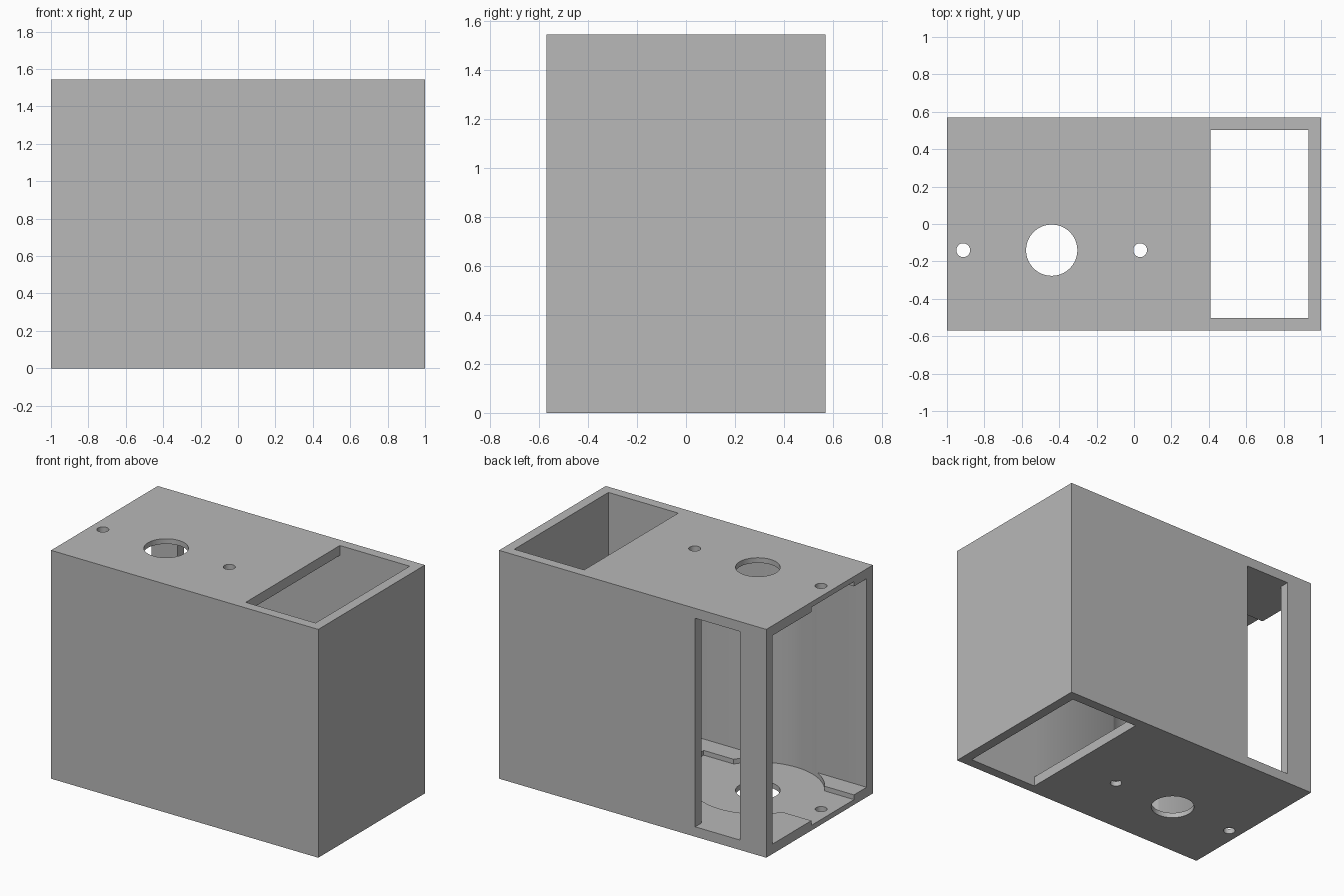
import bpy

# Remove the default cube
old = bpy.data.objects.get("Cube")
if old:
    bpy.data.objects.remove(old, do_unlink=True)

WIDTH, DEPTH, HEIGHT = 2.0, 1.14, 1.545
WALL = 0.067            # wall and plate thickness
SKIN = 0.035            # plate thickness left under the motor seat
MX, MY = -0.44, -0.14   # motor axis

grey = bpy.data.materials.new("plain grey")
grey.use_nodes = True
colour = (0.48, 0.48, 0.48, 1)
grey.diffuse_color = colour
grey.node_tree.nodes["Principled BSDF"].inputs["Base Color"].default_value = colour


def block(name, x, y, z):
    """Box given by its (low, high) range on each axis."""
    ranges = (x, y, z)
    bpy.ops.mesh.primitive_cube_add(size=1, location=[(a + b) / 2 for a, b in ranges])
    ob = bpy.context.object
    ob.name = name
    ob.scale = [b - a for a, b in ranges]
    bpy.ops.object.transform_apply(location=True, rotation=False, scale=True)
    ob.data.materials.append(grey)
    return ob


def rod(name, x, radius, z, sides=64):
    """Upright cylinder on the motor's centre line."""
    bpy.ops.mesh.primitive_cylinder_add(
        vertices=sides, radius=radius, depth=z[1] - z[0],
        location=(x, MY, (z[0] + z[1]) / 2))
    ob = bpy.context.object
    ob.name = name
    ob.data.materials.append(grey)
    return ob


def cut(target, cutter):
    """Subtract the cutter, then discard it."""
    cutter.hide_render = True
    mod = target.modifiers.new("cut", 'BOOLEAN')
    mod.operation = 'DIFFERENCE'
    mod.solver = 'EXACT'
    mod.object = cutter
    bpy.context.view_layer.objects.active = target
    bpy.ops.object.modifier_apply(modifier=mod.name)
    bpy.data.objects.remove(cutter, do_unlink=True)


inner_y = (-DEPTH / 2 + WALL, DEPTH / 2 - WALL)
inner_z = (WALL, HEIGHT - WALL)
seat_z = (SKIN, HEIGHT - SKIN)
through = (-0.2, HEIGHT + 0.2)

# Outer shell
housing = block("housing", (-WIDTH / 2, WIDTH / 2), (-DEPTH / 2, DEPTH / 2), (0, HEIGHT))

# Chamber, open on one end
cut(housing, block("chamber", (-1.2, 1 - WALL), inner_y, inner_z))

# Rectangular shaft through top and bottom plates
cut(housing, block("shaft", (0.41, 1 - WALL), inner_y, through))

# Tall slot in the back wall
cut(housing, block("back_slot", (-0.805, -0.468), (0.3, 0.8), inner_z))

# Motor seat: round pocket and mounting strip sunk in both plates
cut(housing, rod("motor_pocket", MX, 0.41, seat_z, 96))
cut(housing, block("mounting_strip", (-1.2, 0.125), (MY - 0.228, MY + 0.228), seat_z))

# Axle hole and the two screw holes
cut(housing, rod("axle_hole", MX, 0.137, through))
for side in (-1, 1):
    cut(housing, rod("screw_hole", MX + side * 0.473, 0.037, through, 32))

# Smooth round walls, sharp corners
bpy.ops.object.select_all(action='DESELECT')
housing.select_set(True)
bpy.context.view_layer.objects.active = housing
bpy.ops.object.shade_smooth_by_angle()
